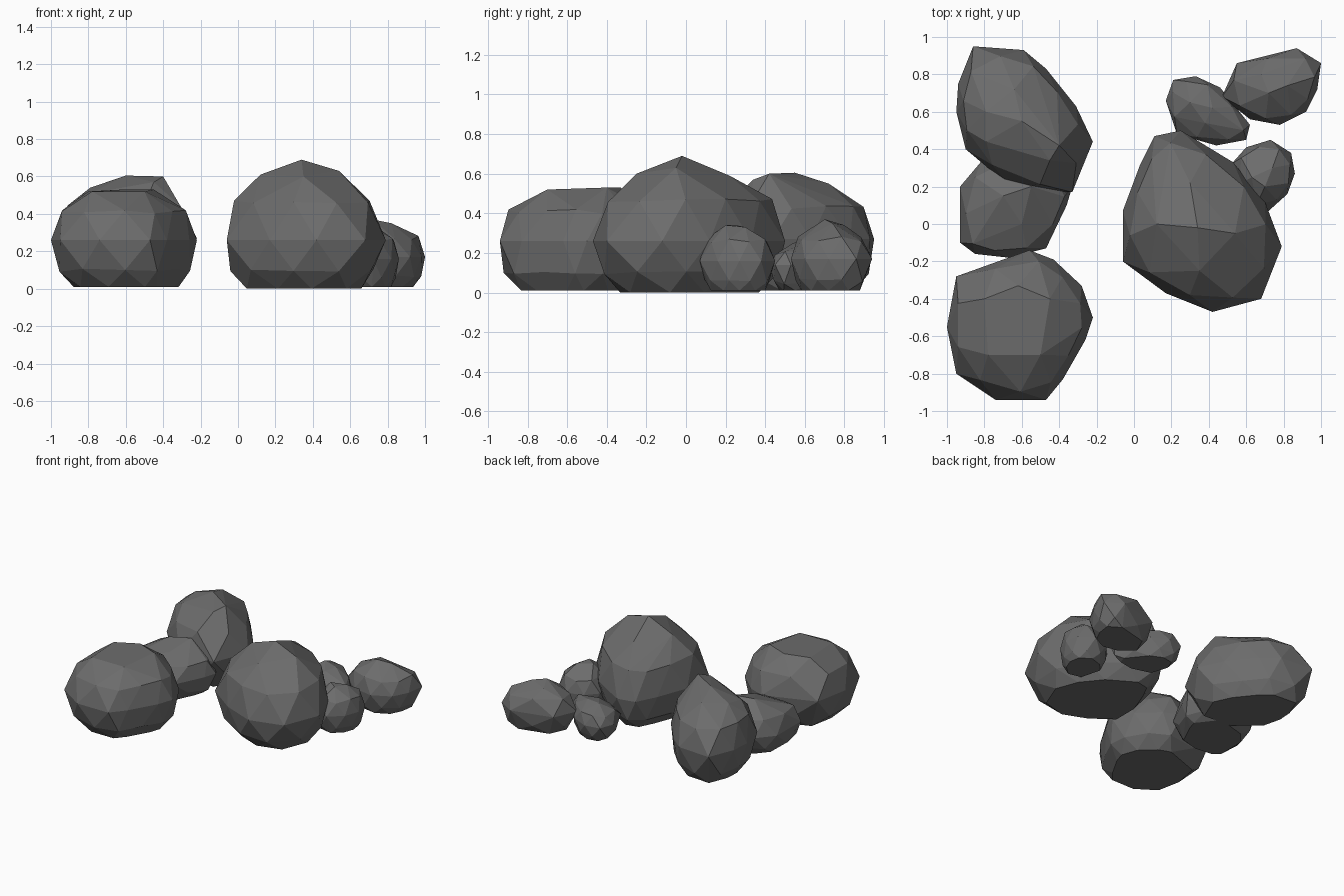
import bpy
import bmesh
import math
import random
from mathutils import Vector

random.seed(4)

default_cube = bpy.data.objects.get("Cube")
if default_cube:
    bpy.data.objects.remove(default_cube, do_unlink=True)

# One grey stone colour
stone = bpy.data.materials.new("stone_grey")
stone.use_nodes = True
stone_colour = (0.15, 0.15, 0.15, 1)
stone.diffuse_color = stone_colour
shader = stone.node_tree.nodes["Principled BSDF"]
shader.inputs["Base Color"].default_value = stone_colour
shader.inputs["Roughness"].default_value = 0.9


def centre_of(points):
    return sum(points, Vector((0, 0, 0))) / len(points)


def ring(outline, centre, scale, height, between=False, wobble=0.0):
    """Scale the plan outline about a centre; 'between' uses edge midpoints."""
    result = []
    for index, point in enumerate(outline):
        if between:
            point = (point + outline[index - 1]) / 2
        spot = centre.lerp(point, scale)
        spot.z = height + random.uniform(-wobble, wobble)
        result.append(spot)
    return result


def make_rock(name, belly_height, outline, crown, base_scale=0.72):
    """Faceted boulder: flat base, wide belly outline, shoulder and crown."""
    outline = [Vector((x, y, 0)) for x, y in outline]
    crown = [Vector(point) for point in crown]
    middle = centre_of(outline)
    top_middle = centre_of(crown)
    top = top_middle.z
    shoulder = belly_height + (top - belly_height) * 0.55
    floor = 0.0 if name == "large_boulder" else 0.01

    points = ring(outline, middle, base_scale, floor)
    points += ring(outline, middle, 0.95, belly_height * 0.38, True, 0.01)
    points += ring(outline, middle, 1.0, belly_height)
    points += ring(outline, top_middle, 0.9, shoulder, True, 0.015)
    points += crown

    mesh = bpy.data.meshes.new(name)
    bm = bmesh.new()
    for point in points:
        bm.verts.new(point)
    hull = bmesh.ops.convex_hull(bm, input=bm.verts[:])
    spare = set(hull["geom_interior"] + hull["geom_unused"])
    spare = [item for item in spare if isinstance(item, bmesh.types.BMVert)]
    bmesh.ops.delete(bm, geom=spare, context="VERTS")
    # Merge nearly coplanar triangles into broad chiselled facets
    bmesh.ops.dissolve_limit(bm, angle_limit=math.radians(4),
                             verts=bm.verts[:], edges=bm.edges[:])
    bmesh.ops.recalc_face_normals(bm, faces=bm.faces[:])
    bm.to_mesh(mesh)
    bm.free()
    mesh.materials.append(stone)
    rock = bpy.data.objects.new(name, mesh)
    bpy.context.collection.objects.link(rock)
    return rock


# Large peaked boulder
make_rock("large_boulder", 0.26,
          [(-.06, .07), (.03, .31), (.11, .47), (.25, .5), (.53, .33),
           (.7, .12), (.79, -.12), (.68, -.4), (.42, -.47), (.17, -.37),
           (-.06, -.2)],
          [(.34, -.02, .69), (.12, 0, .61), (.54, -.05, .63),
           (.35, -.25, .6), (.3, .22, .59)])

# Row of three boulders on the other side
make_rock("front_boulder", 0.26,
          [(-.95, -.28), (-.56, -.14), (-.43, -.19), (-.28, -.33),
           (-.22, -.5), (-.26, -.62), (-.38, -.83), (-.47, -.94),
           (-.74, -.94), (-.95, -.8), (-1, -.55)],
          [(-.78, -.7, .52), (-.5, -.7, .52), (-.45, -.4, .53),
           (-.62, -.33, .53), (-.8, -.4, .52)])

make_rock("middle_boulder", 0.17,
          [(-.93, .2), (-.82, .33), (-.5, .42), (-.33, .2), (-.36, .1),
           (-.47, -.13), (-.67, -.18), (-.85, -.16), (-.93, -.1)],
          [(-.7, .15, .38), (-.55, .2, .39), (-.6, 0, .34)])

make_rock("back_boulder", 0.27,
          [(-.86, .95), (-.59, .93), (-.47, .83), (-.31, .63), (-.22, .44),
           (-.33, .17), (-.65, .19), (-.9, .4), (-.95, .6), (-.94, .75)],
          [(-.4, .42, .6), (-.6, .55, .605), (-.45, .34, .57),
           (-.64, .72, .55), (-.79, .6, .54), (-.79, .44, .51)])

# Three small stones beside the large boulder
make_rock("inner_stone", 0.14,
          [(.17, .66), (.21, .77), (.33, .79), (.46, .73), (.62, .53),
           (.6, .45), (.44, .42), (.23, .48)],
          [(.3, .65, .27), (.42, .62, .26), (.38, .54, .25)])

make_rock("outer_stone", 0.17,
          [(.47, .68), (.55, .86), (.87, .94), (1, .86), (.98, .72),
           (.92, .6), (.78, .53), (.62, .56)],
          [(.72, .7, .37), (.82, .74, .35), (.68, .8, .34)])

make_rock("side_stone", 0.16,
          [(.52, .32), (.6, .41), (.73, .45), (.84, .38), (.86, .27),
           (.82, .16), (.72, .07), (.58, .1)],
          [(.7, .2, .34), (.74, .3, .33), (.63, .25, .34)])
